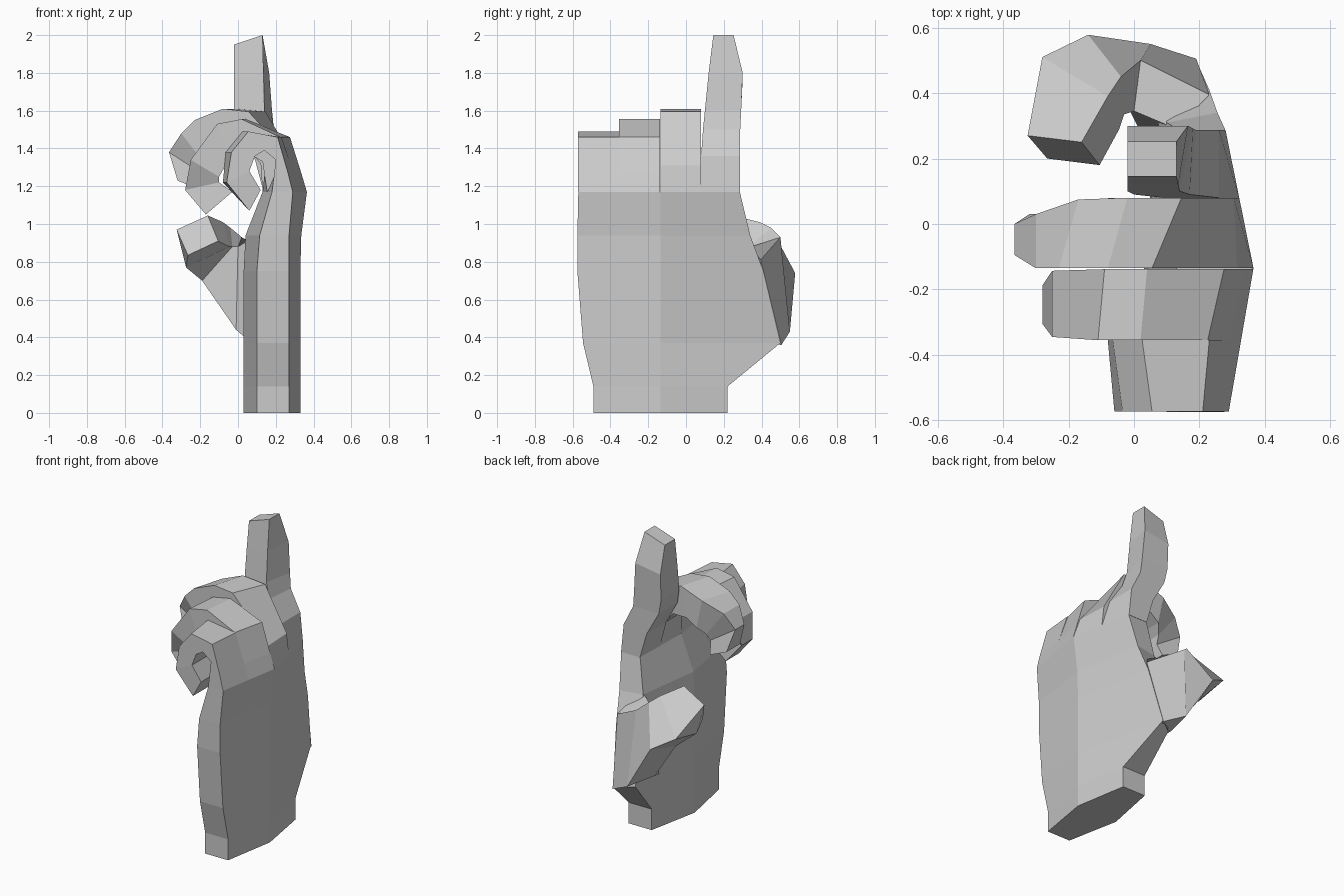
import bpy, bmesh


def loft(name, rings):
    """Flat-faced solid through a series of equal-length rings."""
    bm = bmesh.new()
    vs = [[bm.verts.new(p) for p in r] for r in rings]
    n = len(rings[0])
    for a, b in zip(vs, vs[1:]):
        for i in range(n):
            j = (i + 1) % n
            bm.faces.new((a[i], a[j], b[j], b[i]))
    bm.faces.new(vs[0][::-1])
    bm.faces.new(vs[-1])
    bmesh.ops.recalc_face_normals(bm, faces=bm.faces)
    me = bpy.data.meshes.new(name)
    bm.to_mesh(me)
    bm.free()
    ob = bpy.data.objects.new(name, me)
    bpy.context.collection.objects.link(ob)
    return ob


# knuckle line: palm-side and back-of-hand x at the top of the palm
Y_MIN, Y_RIDGE, Y_MAX, Z_TOP = -0.57, -0.135, 0.285, 1.17


def knuckle(y, left, mid, right):
    if y < Y_RIDGE:
        t = (y - Y_MIN) / (Y_RIDGE - Y_MIN)
        return left + (mid - left) * t
    t = (y - Y_RIDGE) / (Y_MAX - Y_RIDGE)
    return mid + (right - mid) * t


def back_x(y):
    return knuckle(y, 0.29, 0.365, 0.28)


def front_x(y):
    return knuckle(y, 0.18, 0.13, 0.14)


def finger(name, y0, y1, sections):
    """sections: outer x, outer z, inner x, inner z, inset at y0, inset at y1, outer x skew"""
    rings = [[(back_x(y0), y0, Z_TOP), (back_x(y1), y1, Z_TOP),
              (front_x(y1), y1, Z_TOP), (front_x(y0), y0, Z_TOP)]]
    for ox, oz, ix, iz, a, b, *skew in sections:
        s = skew[0] if skew else 0
        rings.append([(ox - s, y0 + a, oz), (ox + s, y1 - b, oz),
                      (ix, y1 - b, iz), (ix, y0 + a, iz)])
    return loft(name, rings)


# palm: hexagonal cross-sections
# z, y min, y max, front x, back x, ridge front x, ridge back x, front x / back x / front y at thumb side
palm = [
    (0.00, -0.49, 0.22, 0.10, 0.27, 0.03, 0.33, 0.10, 0.27, 0.22),
    (0.14, -0.49, 0.22, 0.10, 0.27, 0.03, 0.33, 0.10, 0.27, 0.22),
    (0.37, -0.545, 0.50, 0.10, 0.27, 0.03, 0.33, 0.08, 0.19, 0.42),
    (0.75, -0.575, 0.41, 0.10, 0.27, 0.03, 0.33, 0.08, 0.23, 0.36),
    (0.94, -0.575, 0.34, 0.115, 0.27, 0.04, 0.335, 0.10, 0.255, 0.31),
    (Z_TOP, Y_MIN, Y_MAX, 0.18, 0.29, 0.13, 0.365, 0.14, 0.28, Y_MAX),
]
loft("palm", [[(xb, y0, z), (rb, Y_RIDGE, z), (tb, y1, z),
               (tf, ty, z), (rf, Y_RIDGE, z), (xf, y0, z)]
              for z, y0, y1, xf, xb, rf, rb, tf, tb, ty in palm])

# curled fingers
finger("little_finger", -0.572, -0.355, [
    (0.28, 1.27, 0.19, 1.25, 0, 0, 0.015),
    (0.22, 1.46, 0.20, 1.34, 0, 0, 0.01),
    (0.04, 1.49, 0.14, 1.39, 0, 0, -0.015),
    (-0.05, 1.38, 0.09, 1.36, 0, 0, -0.015),
    (-0.07, 1.22, 0.06, 1.28, 0, 0, -0.01),
    (0.06, 1.07, 0.12, 1.18, 0.01, 0.01)])
finger("ring_finger", -0.355, -0.138, [
    (0.315, 1.27, 0.14, 1.26, 0, 0, 0.02),
    (0.25, 1.46, 0.13, 1.33, 0, 0, 0.025),
    (0.03, 1.555, 0.03, 1.39, 0, 0, 0.01),
    (-0.10, 1.53, -0.05, 1.34, 0, 0, 0.01),
    (-0.25, 1.34, -0.10, 1.25, 0.01, 0.005),
    (-0.28, 1.18, -0.10, 1.22, 0.05, 0.05),
    (-0.17, 1.05, -0.03, 1.17, 0.04, 0.04)])
finger("middle_finger", -0.135, 0.08, [
    (0.31, 1.31, 0.12, 1.32, 0, 0, -0.005),
    (0.10, 1.595, 0.04, 1.41, 0, 0, 0.045),
    (-0.05, 1.61, -0.06, 1.41, 0, 0, 0.03),
    (-0.20, 1.55, -0.13, 1.36, 0, 0.005, 0.03),
    (-0.30, 1.48, -0.17, 1.31, 0, 0.05),
    (-0.365, 1.38, -0.18, 1.26, 0.04, 0.08),
    (-0.32, 1.23, -0.20, 1.18, 0.02, 0.05)])

# raised finger
finger("index_finger", 0.08, 0.287, [
    (0.26, 1.36, 0.09, 1.34, 0, 0),
    (0.18, 1.50, 0.00, 1.50, 0.01, 0, 0.01),
    (0.16, 1.60, -0.02, 1.60, 0.02, -0.005, 0.02),
    (0.15, 1.80, -0.02, 1.77, 0.04, -0.013, 0.015),
    (0.13, 1.99, -0.02, 1.95, 0.065, 0.035)][:4]
    + [(0.13, 2.00, -0.02, 1.95, 0.065, 0.035)])

# thumb: quads ordered outer low, outer top, inner top, inner low
loft("thumb", [
    [(0.19, 0.505, 0.36), (0.23, 0.395, 0.81), (0.13, 0.29, 0.96), (0.06, 0.20, 0.38)],
    [(0.05, 0.55, 0.43), (0.02, 0.50, 0.93), (0.00, 0.345, 0.88), (-0.01, 0.34, 0.44)],
    [(-0.14, 0.578, 0.74), (-0.04, 0.45, 0.98), (-0.03, 0.335, 0.88), (-0.19, 0.38, 0.70)],
    [(-0.28, 0.51, 0.82), (-0.08, 0.39, 1.01), (-0.045, 0.29, 0.88), (-0.275, 0.28, 0.77)],
    [(-0.325, 0.27, 0.97), (-0.16, 0.25, 1.045), (-0.105, 0.18, 0.91), (-0.265, 0.20, 0.835)],
])
